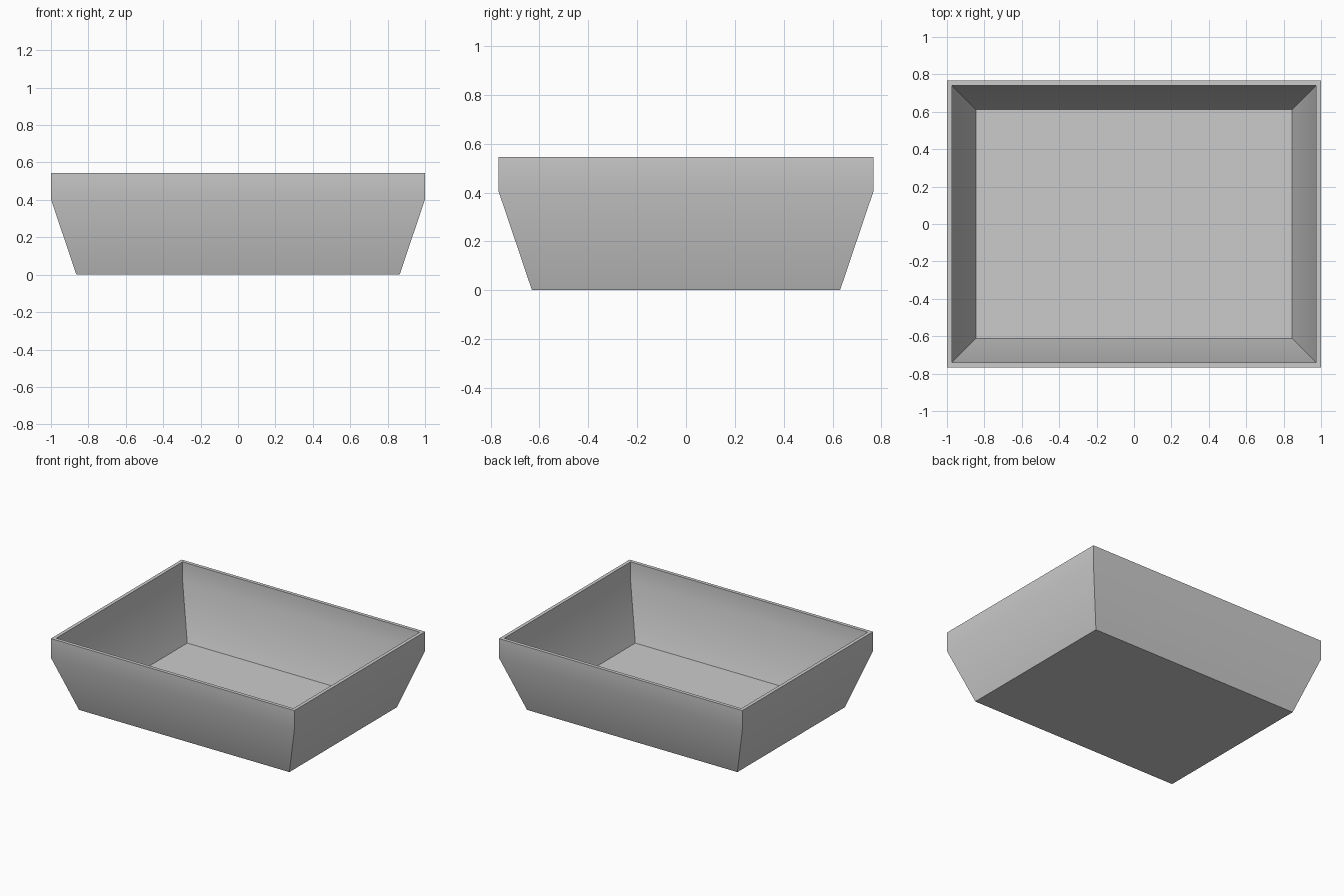
import bpy
import bmesh
import math

cube = bpy.data.objects.get("Cube")
if cube:
    bpy.data.objects.remove(cube, do_unlink=True)

HALF_X, HALF_Y = 1.0, 0.767
WALL = 0.026

grey = bpy.data.materials.new("plain grey")
grey.use_nodes = True
colour = (0.6, 0.6, 0.6, 1)
grey.diffuse_color = colour
grey.node_tree.nodes["Principled BSDF"].inputs["Base Color"].default_value = colour

# Wall profile: inset from the outer rim and height, from underside to inner floor
profile = [
    (0.136, 0.0),
    (0.0, 0.403),
    (0.0, 0.545),
    (WALL, 0.545),
    (WALL, 0.403),
    (0.155, 0.026),
]

# Sweep the profile around the rectangle, then close the underside and floor
bm = bmesh.new()
rings = []
for inset, z in profile:
    x, y = HALF_X - inset, HALF_Y - inset
    rings.append([bm.verts.new((sx * x, sy * y, z))
                  for sx, sy in ((-1, -1), (1, -1), (1, 1), (-1, 1))])
for low, high in zip(rings, rings[1:]):
    for i in range(4):
        j = (i + 1) % 4
        bm.faces.new((low[i], low[j], high[j], high[i]))
bm.faces.new(rings[0][::-1])
bm.faces.new(rings[-1])
bmesh.ops.recalc_face_normals(bm, faces=bm.faces)

mesh = bpy.data.meshes.new("tray")
bm.to_mesh(mesh)
bm.free()
mesh.materials.append(grey)
tray = bpy.data.objects.new("tray", mesh)
bpy.context.collection.objects.link(tray)

# Soft bend in the walls, crisp corners and rim
bpy.ops.object.select_all(action="DESELECT")
tray.select_set(True)
bpy.context.view_layer.objects.active = tray
bpy.ops.object.shade_smooth_by_angle(angle=math.radians(30))
